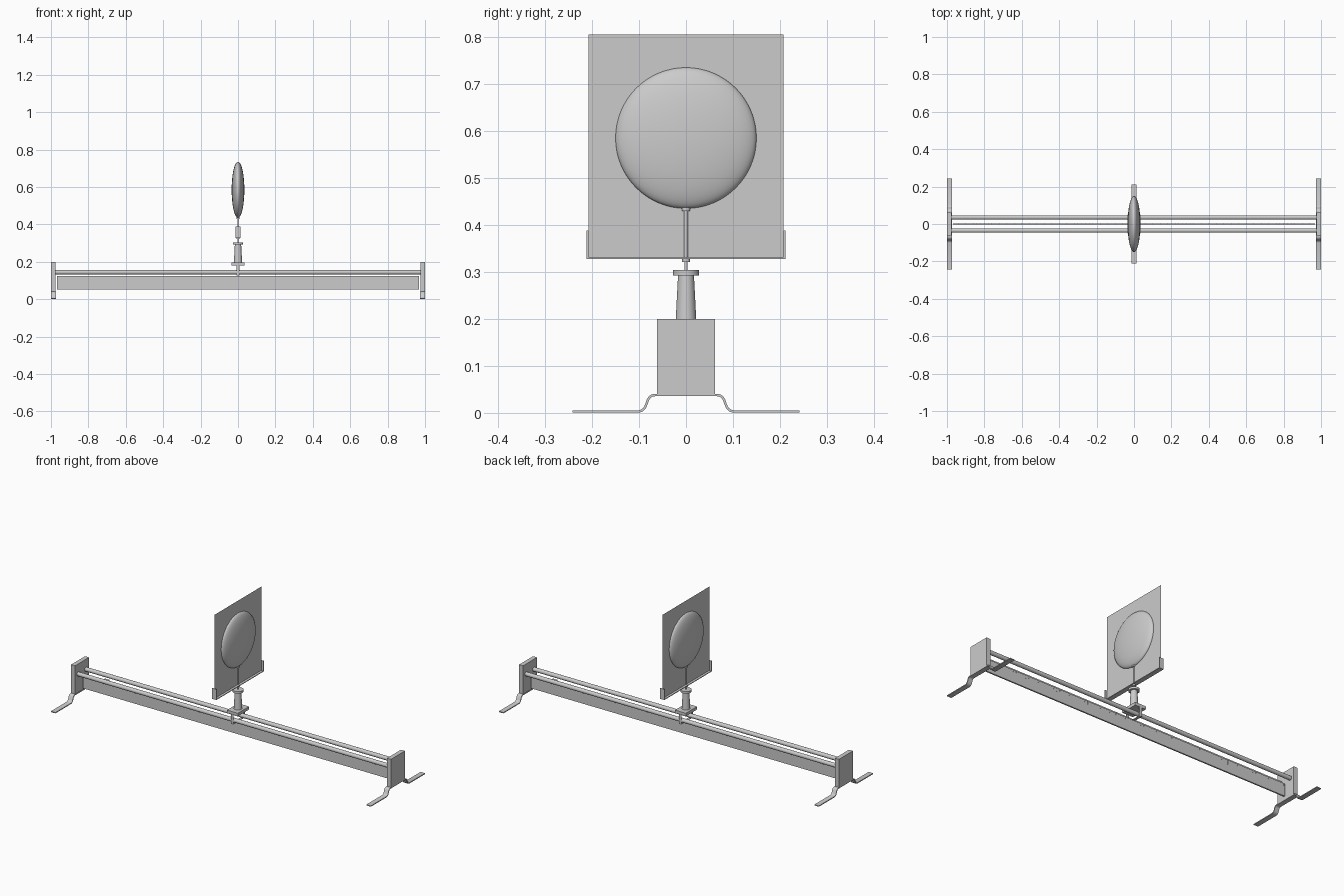
import bpy, bmesh, math
from mathutils import Matrix, Vector

if "Cube" in bpy.data.objects:
    bpy.data.objects.remove(bpy.data.objects["Cube"])


def finish(name, bm, smooth=False):
    bmesh.ops.recalc_face_normals(bm, faces=bm.faces[:])
    me = bpy.data.meshes.new(name)
    bm.to_mesh(me)
    bm.free()
    ob = bpy.data.objects.new(name, me)
    bpy.context.collection.objects.link(ob)
    if smooth:
        bpy.ops.object.select_all(action='DESELECT')
        ob.select_set(True)
        bpy.context.view_layer.objects.active = ob
        bpy.ops.object.shade_smooth_by_angle(angle=math.radians(35))
    return ob


def add_box(bm, x0, x1, y0, y1, z0, z1):
    m = (Matrix.Translation(((x0 + x1) / 2, (y0 + y1) / 2, (z0 + z1) / 2))
         @ Matrix.Diagonal((x1 - x0, y1 - y0, z1 - z0, 1)))
    bmesh.ops.create_cube(bm, size=1, matrix=m)


def box(name, *ext):
    bm = bmesh.new()
    add_box(bm, *ext)
    return finish(name, bm)


def lathe(name, profile, segs=32):
    """Turned part around the z axis from (radius, z) points."""
    bm = bmesh.new()
    vs = [bm.verts.new((r, 0, z)) for r, z in profile]
    es = [bm.edges.new(p) for p in zip(vs, vs[1:])]
    bmesh.ops.spin(bm, geom=vs + es, cent=(0, 0, 0), axis=(0, 0, 1),
                   angle=math.tau, steps=segs, use_duplicate=False)
    bmesh.ops.remove_doubles(bm, verts=bm.verts[:], dist=1e-5)
    return finish(name, bm, True)


def strip(name, path, thick, x0, x1, smooth=False):
    """Bent sheet: a y,z path given thickness and extruded along x."""
    pts = [Vector(p) for p in path]
    sides = ([], [])
    for i, p in enumerate(pts):
        a = (p - pts[i - 1]).normalized() if i else None
        b = (pts[i + 1] - p).normalized() if i < len(pts) - 1 else None
        a, b = a or b, b or a
        t = (a + b).normalized()
        n = Vector((-t.y, t.x)) * (thick / 2 / max(t.dot(a), 0.3))
        sides[0].append(p + n)
        sides[1].append(p - n)
    loop = sides[0] + sides[1][::-1]
    bm = bmesh.new()
    A = [bm.verts.new((x0, *p)) for p in loop]
    B = [bm.verts.new((x1, *p)) for p in loop]
    n, k = len(pts), len(loop)
    for i in range(k):
        j = (i + 1) % k
        bm.faces.new((A[i], A[j], B[j], B[i]))
    for ring in (A, B):
        for i in range(n - 1):
            bm.faces.new((ring[i], ring[i + 1], ring[k - 2 - i], ring[k - 1 - i]))
    return finish(name, bm, smooth)


# End plates and bent feet
half = [(0.242, 0.003), (0.1, 0.003), (0.094, 0.005), (0.089, 0.009), (0.086, 0.014),
        (0.081, 0.028), (0.077, 0.034), (0.072, 0.037), (0.066, 0.038)]
foot_path = half + [(-y, z) for y, z in reversed(half)]
for side, s in (("left", -1), ("right", 1)):
    x0, x1 = sorted((s * 1.0, s * 0.975))
    box(side + "_end_plate", x0, x1, -0.062, 0.062, 0.04, 0.2)
    x0, x1 = sorted((s * 1.0, s * 0.972))
    strip(side + "_foot", foot_path, 0.005, x0, x1, True)

# Twin rails
for side, y in (("front", -0.035), ("back", 0.035)):
    bm = bmesh.new()
    bmesh.ops.create_cone(bm, cap_ends=True, segments=24, radius1=0.0115, radius2=0.0115,
                          depth=1.96, matrix=Matrix.Translation((0, y, 0.144))
                          @ Matrix.Rotation(math.pi / 2, 4, 'Y'))
    finish(side + "_rail", bm, True)

# Ruler with tick marks on both faces
box("ruler", -0.967, 0.967, -0.004, 0.004, 0.053, 0.123)
bm = bmesh.new()
for i in range(-48, 49):
    length = 0.022 if i % 10 == 0 else 0.015 if i % 5 == 0 else 0.008
    x = i * 0.02
    add_box(bm, x - 0.0008, x + 0.0008, -0.0044, 0.0044, 0.12 - length, 0.12)
finish("ruler_ticks", bm)

# Sliding carriage with a strap around the rails
box("carriage_plate", -0.034, 0.034, -0.05, 0.05, 0.18, 0.197)
strip("carriage_strap", [(-0.05, 0.182), (-0.05, 0.129), (0.05, 0.129), (0.05, 0.182)],
      0.004, -0.007, 0.007)

# Tapered post with a cap
lathe("post", [(0, 0.195), (0.022, 0.195), (0.017, 0.292), (0.028, 0.292),
               (0.028, 0.304), (0, 0.304)])
# Stem below the holder, with a collar
lathe("holder_stem", [(0, 0.303), (0.0035, 0.303), (0.0035, 0.321), (0.009, 0.321),
                      (0.009, 0.328), (0, 0.328)])

# U-shaped holder and thin screen
strip("screen_holder", [(-0.21, 0.388), (-0.21, 0.33), (0.21, 0.33), (0.21, 0.388)],
      0.004, -0.013, 0.013)
bm = bmesh.new()
bm.faces.new([bm.verts.new((0, y, z)) for y, z in
              ((-0.208, 0.332), (0.208, 0.332), (0.208, 0.805), (-0.208, 0.805))])
finish("screen", bm)

# Lens and its support rod
lathe("lens_rod", [(0, 0.33), (0.004, 0.33), (0.004, 0.43), (0.009, 0.43),
                   (0.009, 0.437), (0, 0.437)])
bm = bmesh.new()
bmesh.ops.create_uvsphere(bm, u_segments=64, v_segments=32, radius=0.15,
                          matrix=Matrix.Translation((0, 0, 0.585))
                          @ Matrix.Diagonal((0.034 / 0.15, 1, 1, 1))
                          @ Matrix.Rotation(math.pi / 2, 4, 'Y'))
finish("lens", bm, True)
